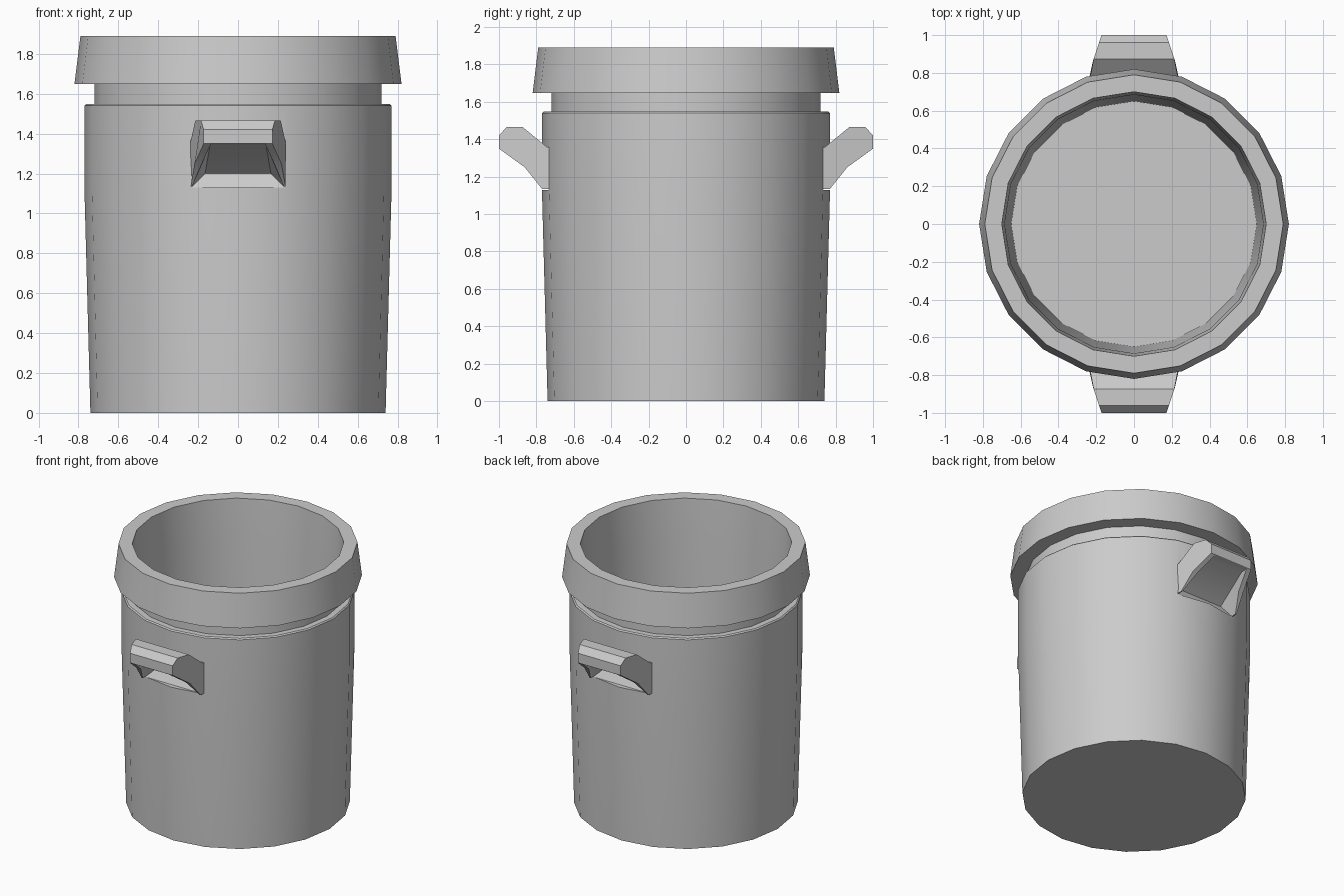
import bpy, bmesh
from math import cos, sin, tau

if "Cube" in bpy.data.objects:
    bpy.data.objects.remove(bpy.data.objects["Cube"])

SIDES = 20


def finish(name, bm):
    bmesh.ops.recalc_face_normals(bm, faces=bm.faces)
    me = bpy.data.meshes.new(name)
    bm.to_mesh(me)
    bm.free()
    ob = bpy.data.objects.new(name, me)
    bpy.context.collection.objects.link(ob)
    return ob


def lathe(name, profile):
    """Spin a closed-end (radius, z) profile and cap both ends."""
    bm = bmesh.new()
    rings = [[bm.verts.new((r * cos(tau * i / SIDES), r * sin(tau * i / SIDES), z))
              for i in range(SIDES)] for r, z in profile]
    for a, b in zip(rings, rings[1:]):
        for i in range(SIDES):
            j = (i + 1) % SIDES
            bm.faces.new((a[i], a[j], b[j], b[i]))
    bm.faces.new(rings[0])
    bm.faces.new(rings[-1])
    return finish(name, bm)


def make_handle(name, s):
    """Hooked side profile, narrowing away from the wall."""
    side = [(0.70, 1.36), (0.745, 1.36), (0.873, 1.465), (0.96, 1.465), (1.0, 1.42),
            (1.0, 1.35), (0.862, 1.25), (0.77, 1.135), (0.70, 1.135)]
    bm = bmesh.new()
    loops = []
    for m in (-1, 1):
        loops.append([bm.verts.new((m * min(0.238, 0.238 - (y - 0.8) * 0.33), s * y, z))
                      for y, z in side])
        bm.faces.new(loops[-1])
    a, b = loops
    for i in range(len(side)):
        j = (i + 1) % len(side)
        bm.faces.new((a[i], a[j], b[j], b[i]))
    return finish(name, bm)


def make_cutter(name, s):
    """Wedge-shaped finger space under the grip, reaching into the wall."""
    pts = [(0.165, 0.695, 1.2), (0.234, 0.735, 1.13), (0.14, 0.94, 1.345),
           (0.13, 1.1, 1.352), (0.2, 1.1, 1.13)]
    bm = bmesh.new()
    for x, y, z in pts:
        for m in (-1, 1):
            bm.verts.new((m * x, s * y, z))
    bmesh.ops.convex_hull(bm, input=bm.verts)
    ob = finish(name, bm)
    ob.hide_render = True
    return ob


def cut(ob, cutter):
    mod = ob.modifiers.new("recess", 'BOOLEAN')
    mod.operation = 'DIFFERENCE'
    mod.solver = 'EXACT'
    mod.object = cutter
    bpy.context.view_layer.objects.active = ob
    bpy.ops.object.modifier_apply(modifier=mod.name)


# Bucket: outer wall, neck groove, flared rim, inner wall and floor
bucket = lathe("bucket", [
    (0.74, 0), (0.77, 1.12), (0.77, 1.54), (0.762, 1.548), (0.72, 1.548), (0.72, 1.648),
    (0.82, 1.648), (0.79, 1.89), (0.70, 1.89), (0.685, 1.6), (0.65, 0.06)])

# Handles front and back, each with its finger recess
parts = [bucket]
for label, s in (("front", -1), ("back", 1)):
    handle = make_handle(label + "_handle", s)
    cutter = make_cutter(label + "_recess_cutter", s)
    cut(handle, cutter)
    cut(bucket, cutter)
    bpy.data.objects.remove(cutter)
    parts.append(handle)

# Smooth the round wall, keep hard edges
bpy.ops.object.select_all(action='DESELECT')
for ob in parts:
    ob.select_set(True)
bpy.context.view_layer.objects.active = bucket
bpy.ops.object.shade_smooth_by_angle(angle=0.5)
